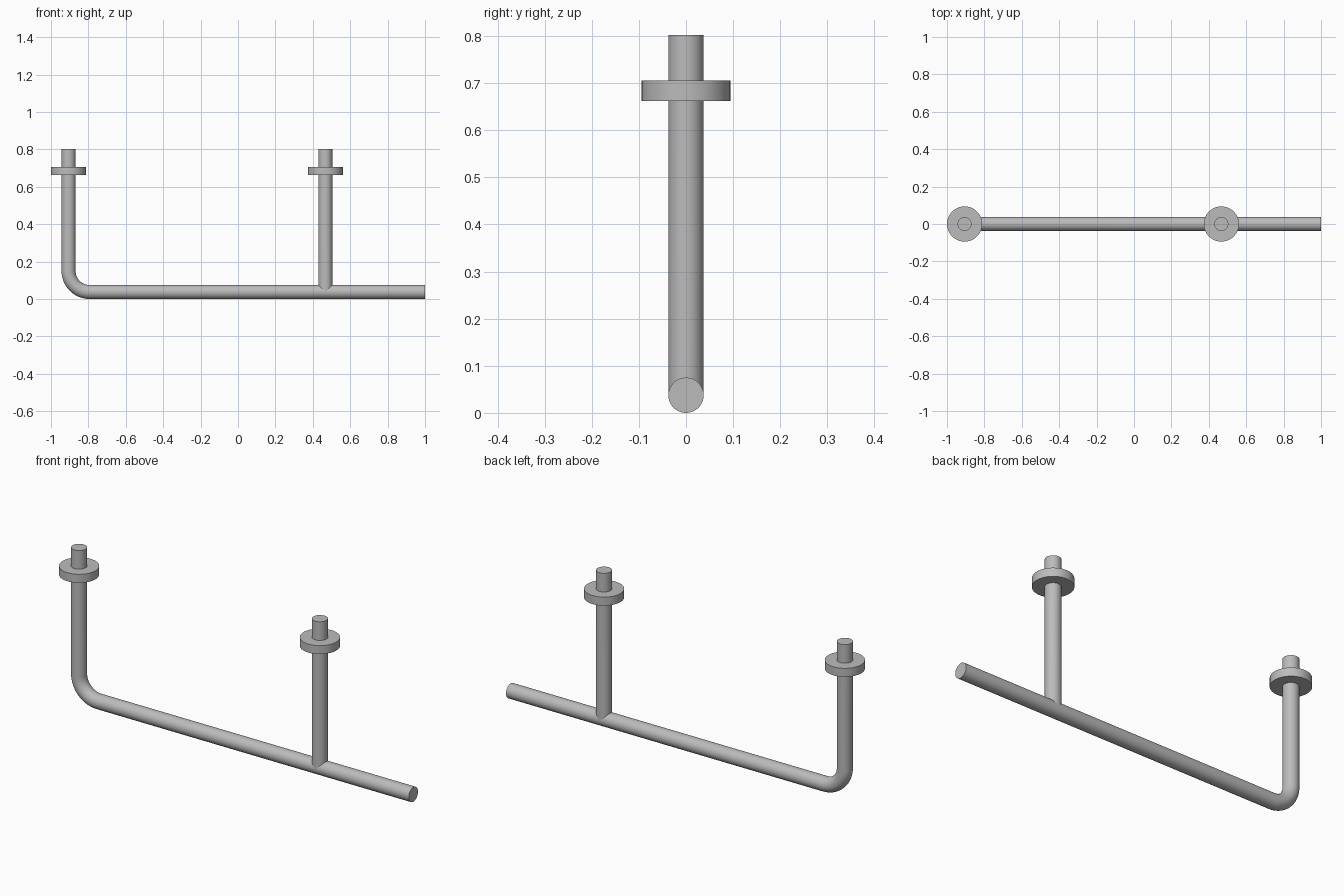
import bpy, bmesh, math
from mathutils import Vector

if "Cube" in bpy.data.objects:
    bpy.data.objects.remove(bpy.data.objects["Cube"])

R = 0.0375          # pipe radius
BEND = 0.1125       # centreline radius of the elbow
FLANGE_R = 0.094
Z0, Z1, TOP = 0.662, 0.706, 0.802
X_LEFT, X_RIGHT = -0.906, 0.467
N = 64

steel = bpy.data.materials.new("grey steel")
steel.diffuse_color = (0.5, 0.5, 0.5, 1)
steel.use_nodes = True
steel.node_tree.nodes["Principled BSDF"].inputs["Base Color"].default_value = steel.diffuse_color


def finish(name, bm):
    bmesh.ops.recalc_face_normals(bm, faces=bm.faces)
    mesh = bpy.data.meshes.new(name)
    bm.to_mesh(mesh)
    bm.free()
    mesh.materials.append(steel)
    obj = bpy.data.objects.new(name, mesh)
    bpy.context.collection.objects.link(obj)
    bpy.context.view_layer.objects.active = obj
    obj.select_set(True)
    bpy.ops.object.shade_smooth_by_angle(angle=math.radians(35))
    obj.select_set(False)


def skin(bm, rings, caps):
    """Join successive vertex rings, capping the chosen ends."""
    rings = [[bm.verts.new(p) for p in ring] for ring in rings]
    for a, b in zip(rings, rings[1:]):
        for i in range(N):
            j = (i + 1) % N
            bm.faces.new((a[i], a[j], b[j], b[i]))
    for k in caps:
        bm.faces.new(rings[k])


def ring(centre, side, radius=R):
    """Circle spanned by the y axis and a direction in the xz plane."""
    return [Vector(centre) + radius * (math.cos(t) * Vector(side) + math.sin(t) * Vector((0, 1, 0)))
            for t in (2 * math.pi * i / N for i in range(N))]


# bent main pipe: down the left leg, round the elbow, along the base
rings = [ring((X_LEFT, 0, TOP), (1, 0, 0))]
cx, cz = X_LEFT + BEND, R + BEND
for i in range(17):
    a = math.pi / 2 * i / 16
    d = Vector((math.cos(a), 0, math.sin(a)))
    rings.append(ring((cx - BEND * d.x, 0, cz - BEND * d.z), d))
rings.append(ring((1, 0, R), (0, 0, 1)))
bm = bmesh.new()
skin(bm, rings, (0, -1))
finish("bent_pipe", bm)

# branch post, its lower end coped to sit on the base pipe
top = ring((X_RIGHT, 0, TOP), (1, 0, 0))
coped = [Vector((p.x, p.y, R + abs(p.x - X_RIGHT))) for p in top]
bm = bmesh.new()
skin(bm, [coped, top], (-1,))
finish("branch_post", bm)

# ring flanges around both uprights
for name, x in (("left_flange", X_LEFT), ("right_flange", X_RIGHT)):
    bm = bmesh.new()
    skin(bm, [ring((x, 0, z), (1, 0, 0), r) for r, z in
              ((R, Z0), (FLANGE_R, Z0), (FLANGE_R, Z1), (R, Z1))], ())
    finish(name, bm)
